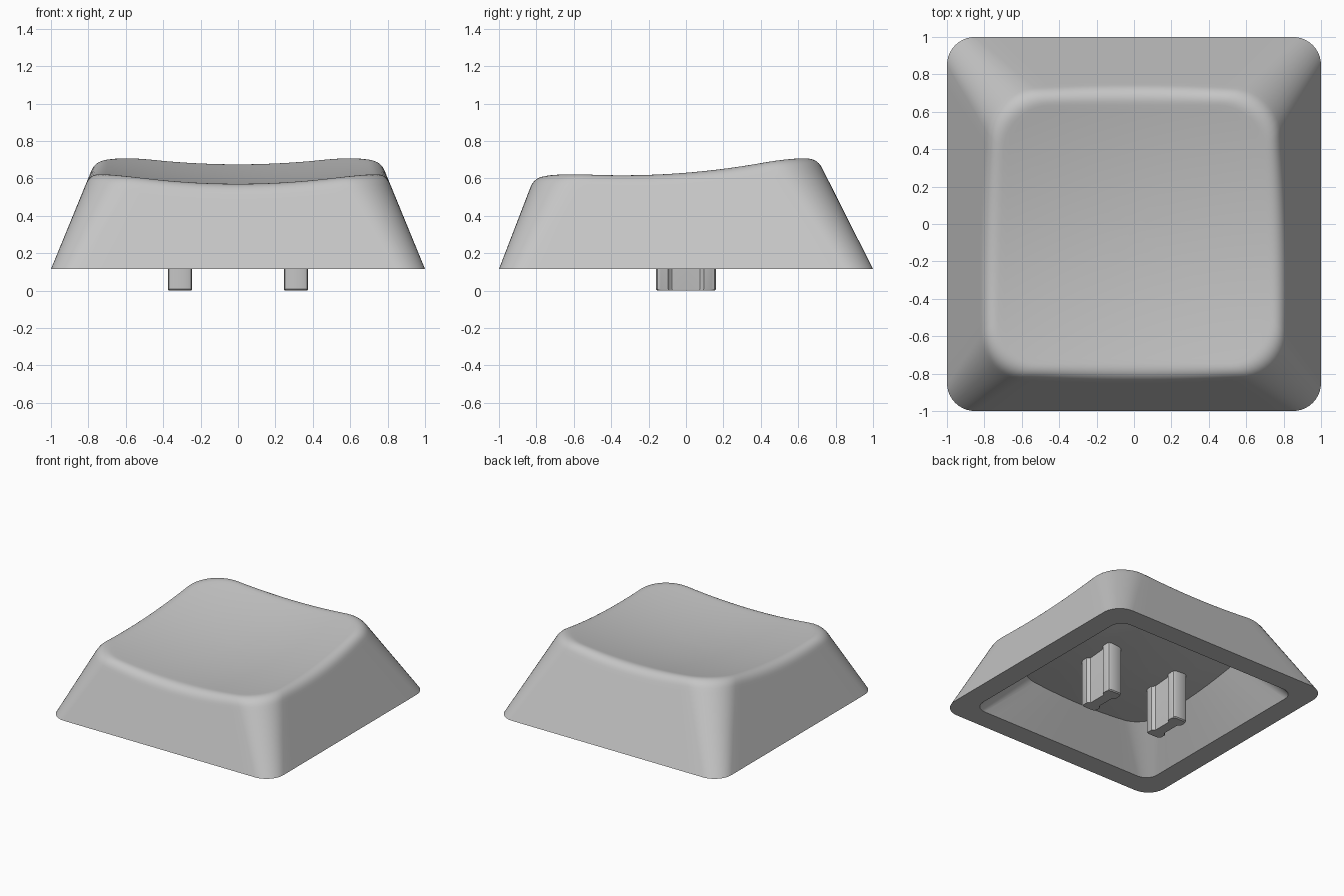
import bpy, bmesh
from math import sin, cos, pi
from mathutils import Vector

cube = bpy.data.objects.get("Cube")
if cube:
    bpy.data.objects.remove(cube, do_unlink=True)

grey = bpy.data.materials.new("light_grey_plastic")
grey.use_nodes = True
COLOUR = (0.56, 0.56, 0.56, 1)
grey.diffuse_color = COLOUR
grey.node_tree.nodes["Principled BSDF"].inputs["Base Color"].default_value = COLOUR

RIM_Z = 0.115      # height of the lower rim
FILLET = 0.075     # size of the rounded top edge
SHELL = 0.2        # thickness under the dish
CENTRE = Vector((0, -0.035, 0))


def dish(p):
    """Height of the hollowed, back-raised top surface."""
    return 0.552 + 0.12 * (p.x ** 2 + (p.y + 0.36) ** 2)


def outline(hx, y0, y1, r, z, arc=10, side=14):
    """Rounded rectangle with a fixed number of points."""
    corners = [(hx - r, y1 - r), (r - hx, y1 - r), (r - hx, y0 + r), (hx - r, y0 + r)]
    arcs = []
    for q, (cx, cy) in enumerate(corners):
        angles = [(q + i / arc) * pi / 2 for i in range(arc + 1)]
        arcs.append([Vector((cx + r * cos(a), cy + r * sin(a), z)) for a in angles])
    pts = []
    for q in range(4):
        pts += arcs[q]
        a, b = arcs[q][-1], arcs[(q + 1) % 4][0]
        pts += [a.lerp(b, i / side) for i in range(1, side)]
    return pts


def on_surface(p, drop=0.0):
    return Vector((p.x, p.y, dish(p) - drop))


def shrink(ring, f, drop=0.0):
    """Copy of a ring scaled towards the centre and laid on the dish."""
    return [on_surface(CENTRE + (p - CENTRE) * f, drop) for p in ring]


def finish(bm, name):
    bmesh.ops.recalc_face_normals(bm, faces=bm.faces)
    mesh = bpy.data.meshes.new(name)
    bm.to_mesh(mesh)
    bm.free()
    mesh.materials.append(grey)
    obj = bpy.data.objects.new(name, mesh)
    bpy.context.collection.objects.link(obj)
    bpy.ops.object.select_all(action="DESELECT")
    obj.select_set(True)
    bpy.context.view_layer.objects.active = obj
    bpy.ops.object.shade_smooth_by_angle(angle=pi / 6)
    return obj


# Outer wall and rounded top edge
base = outline(1, -1, 1, 0.15, RIM_Z)
upper = outline(0.76, -0.775, 0.705, 0.26, 0.7)
crest, wall_end, top_start = [], [], []
for b, t in zip(base, upper):
    c = t.copy()
    for _ in range(8):
        c = b.lerp(t, (dish(c) - b.z) / (t.z - b.z))
    inward = CENTRE - c
    inward.z = 0
    crest.append(c)
    wall_end.append(c - (t - b).normalized() * FILLET)
    top_start.append(on_surface(c + inward.normalized() * FILLET))


def blend(t):
    return [w * (1 - t) ** 2 + c * 2 * t * (1 - t) + s * t * t
            for w, c, s in zip(wall_end, crest, top_start)]


# Underside cavity
mouth = outline(0.83, -0.83, 0.83, 0.1, RIM_Z)
ceiling = shrink(outline(0.61, -0.62, 0.58, 0.18, 0), 1, SHELL)

# Rings from the cavity ceiling, round the rim, up and over the dish
rings = [shrink(ceiling, f, SHELL) for f in (0.1, 0.4, 0.7)]
rings += [ceiling, mouth, base]
rings += [[b.lerp(w, f) for b, w in zip(base, wall_end)] for f in (0.5, 0.95)]
rings += [blend(i / 8) for i in range(9)]
rings += [shrink(top_start, f) for f in (0.96, 0.85, 0.7, 0.55, 0.4, 0.25, 0.1)]

bm = bmesh.new()
loops = [[bm.verts.new(p) for p in ring] for ring in rings]
n = len(base)
for lower, higher in zip(loops, loops[1:]):
    for i in range(n):
        j = (i + 1) % n
        bm.faces.new((lower[i], lower[j], higher[j], higher[i]))
for loop, drop in ((loops[0], SHELL), (loops[-1], 0)):
    pole = bm.verts.new(on_surface(CENTRE, drop))
    for i in range(n):
        bm.faces.new((loop[i], loop[(i + 1) % n], pole))
finish(bm, "keycap_shell")

# Two dog-bone mounting stems, each from a quarter profile mirrored in x and y
quarter = [(0.042, 0), (0.042, 0.075), (0.052, 0.088), (0.065, 0.095),
           (0.065, 0.135), (0.058, 0.152), (0.04, 0.16)]
half = quarter + [(-x, y) for x, y in reversed(quarter)]
profile = half + [(-x, -y) for x, y in half[1:-1]]
for name, x0 in (("left_stem", 0.31), ("right_stem", -0.31)):
    bm = bmesh.new()
    levels = [[bm.verts.new((x0 + x * s, y * s, z)) for x, y in profile]
              for z, s in ((0, 0.95), (0.008, 1), (0.44, 1))]
    for low, high in zip(levels, levels[1:]):
        for i in range(len(profile)):
            j = (i + 1) % len(profile)
            bm.faces.new((low[i], low[j], high[j], high[i]))
    bm.faces.new(levels[0])
    bm.faces.new(levels[-1])
    finish(bm, name)
